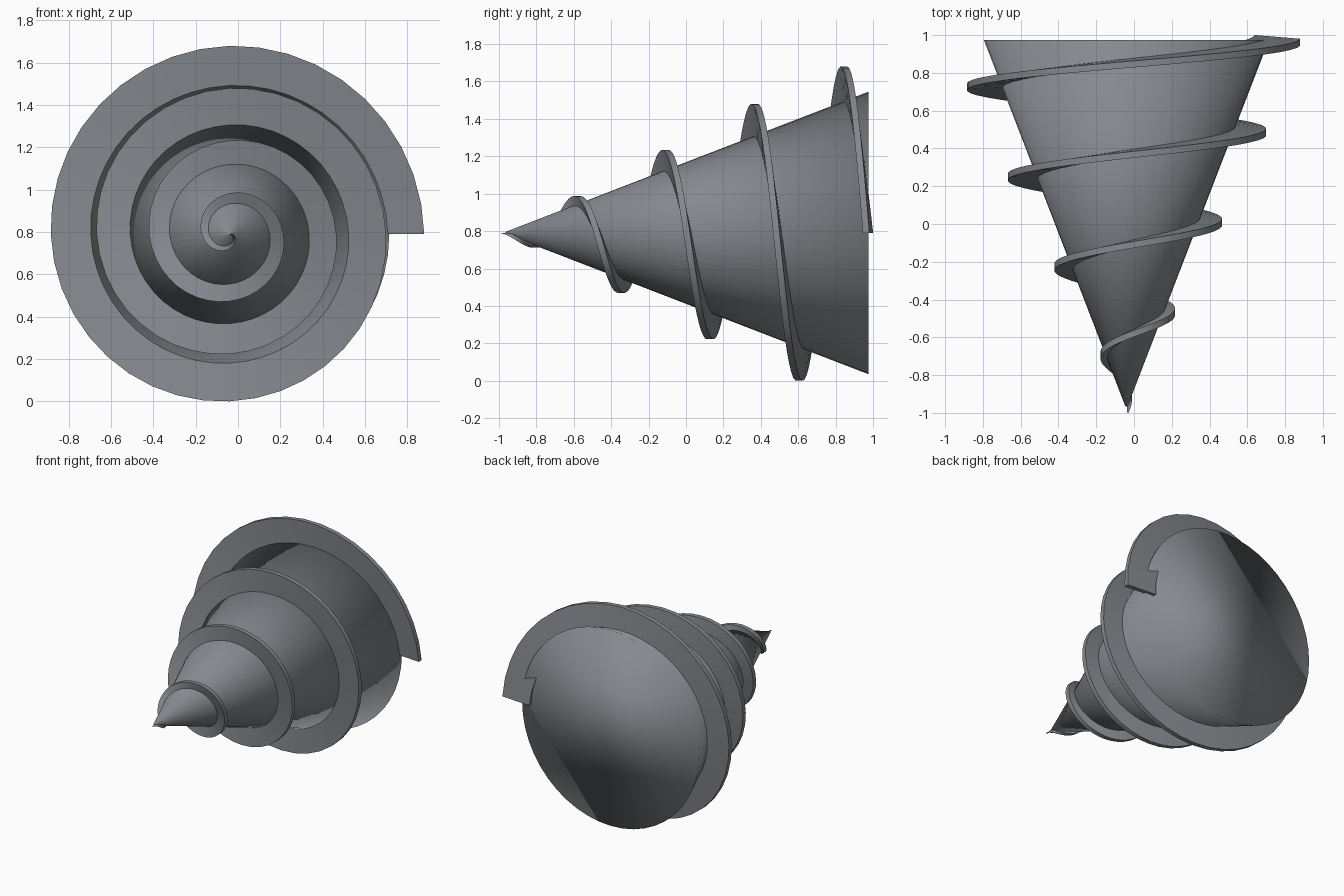
import bpy, bmesh, math
from mathutils import Matrix

if "Cube" in bpy.data.objects:
    bpy.data.objects.remove(bpy.data.objects["Cube"])

CX, CZ = -0.04, 0.79          # screw axis (runs along y)
Y_TIP, Y_BASE, R_BASE = -0.965, 0.975, 0.755
TURNS, STEPS = 4, 40          # spiral turns, segments per turn
THICK = 0.035

steel = bpy.data.materials.new("steel grey")
steel.diffuse_color = (0.235, 0.25, 0.27, 1)
steel.use_nodes = True
steel.node_tree.nodes["Principled BSDF"].inputs["Base Color"].default_value = steel.diffuse_color


def finish(bm, name):
    bmesh.ops.recalc_face_normals(bm, faces=bm.faces[:])
    mesh = bpy.data.meshes.new(name)
    bm.to_mesh(mesh)
    bm.free()
    mesh.materials.append(steel)
    ob = bpy.data.objects.new(name, mesh)
    bpy.context.collection.objects.link(ob)
    return ob


def interp(table, t):
    for (t0, v0), (t1, v1) in zip(table, table[1:]):
        if t <= t1:
            return v0 + (v1 - v0) * (t - t0) / (t1 - t0)
    return table[-1][1]


# Solid cone body, smooth all over including the flat back cap
bm = bmesh.new()
bmesh.ops.create_cone(
    bm, cap_ends=True, segments=48, radius1=R_BASE, radius2=0.006,
    depth=Y_BASE - Y_TIP,
    matrix=Matrix.Translation((CX, (Y_TIP + Y_BASE) / 2, CZ))
    @ Matrix.Rotation(math.pi / 2, 4, 'X'))
for f in bm.faces:
    f.smooth = True
finish(bm, "cone_body")

# Spiral flight: rectangular section swept along a growing helix
outer_radius = [(0, 0.012), (0.25, 0.07), (1, 0.255), (2, 0.505), (2.75, 0.69),
                (3.25, 0.79), (3.5, 0.845), (3.75, 0.89), (4, 0.92)]
height = [(0, -0.98), (0.25, -0.835), (4, 0.973)]
bm = bmesh.new()
rings = []
for i in range(TURNS * STEPS + 1):
    t = i / STEPS
    a = -t * math.tau
    y = interp(height, t)
    ro = interp(outer_radius, t)
    ri = max(0.003, 0.9 * R_BASE * (y - Y_TIP) / (Y_BASE - Y_TIP))
    ri = min(ri, ro * 0.8)
    tilt = 0.01 * t / TURNS
    h = THICK / 2
    section = [(ri, y + tilt - h), (ro, y - tilt - h),
               (ro, y - tilt + h), (ri, y + tilt + h)]
    rings.append([bm.verts.new((CX + r * math.cos(a), yy, CZ + r * math.sin(a)))
                  for r, yy in section])
for p, q in zip(rings, rings[1:]):
    for k in range(4):
        n = (k + 1) % 4
        bm.faces.new((p[k], p[n], q[n], q[k]))
bm.faces.new(rings[0])
bm.faces.new(rings[-1])
flight = finish(bm, "spiral_flight")
bpy.context.view_layer.objects.active = flight
flight.select_set(True)
bpy.ops.object.shade_smooth_by_angle(angle=math.radians(35))
